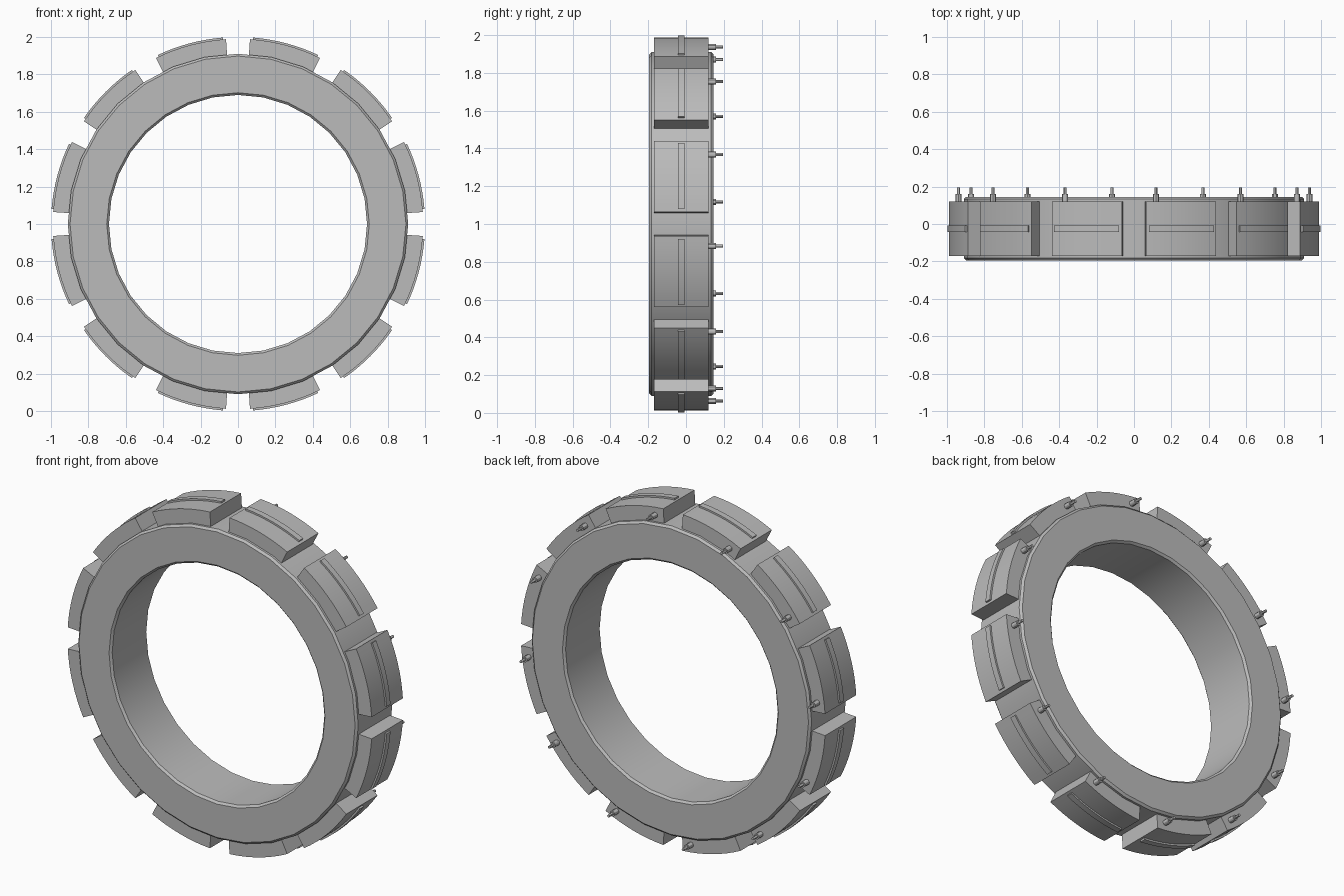
import bpy, bmesh, math
from mathutils import Matrix, Vector

if "Cube" in bpy.data.objects:
    bpy.data.objects.remove(bpy.data.objects["Cube"])

grey = bpy.data.materials.new("plain_grey")
grey.use_nodes = True
colour = (0.5, 0.5, 0.5, 1)
grey.diffuse_color = colour
grey.node_tree.nodes["Principled BSDF"].inputs["Base Color"].default_value = colour

MID_Y = -0.025     # middle plane of the ring
PADS = 12


def sweep(name, profile, start, end, steps, closed=False):
    """Sweep an (radius, y) outline around the y axis, angles in degrees."""
    bm = bmesh.new()
    rows = []
    for i in range(steps if closed else steps + 1):
        a = math.radians(start + (end - start) * i / steps)
        rows.append([bm.verts.new((r * math.cos(a), y, 1 + r * math.sin(a))) for r, y in profile])
    n = len(profile)
    for i in range(steps):
        p, q = rows[i], rows[(i + 1) % len(rows)]
        for j in range(n):
            k = (j + 1) % n
            bm.faces.new((p[j], p[k], q[k], q[j]))
    if not closed:
        bm.faces.new(rows[0])
        bm.faces.new(rows[-1])
    return finish(name, bm)


def finish(name, bm):
    bmesh.ops.recalc_face_normals(bm, faces=bm.faces)
    mesh = bpy.data.meshes.new(name)
    bm.to_mesh(mesh)
    bm.free()
    mesh.materials.append(grey)
    obj = bpy.data.objects.new(name, mesh)
    bpy.context.collection.objects.link(obj)
    bpy.ops.object.select_all(action="DESELECT")
    obj.select_set(True)
    bpy.context.view_layer.objects.active = obj
    bpy.ops.object.shade_smooth_by_angle(angle=math.radians(30))
    return obj


def box(r0, r1, half):
    return [(r0, MID_Y - half), (r1, MID_Y - half), (r1, MID_Y + half), (r0, MID_Y + half)]


# Main ring with chamfered edges
inner, outer, half, c = 0.69, 0.91, 0.17, 0.012
ring = [(inner + c, MID_Y - half), (outer - c, MID_Y - half), (outer, MID_Y - half + c),
        (outer, MID_Y + half - c), (outer - c, MID_Y + half), (inner + c, MID_Y + half),
        (inner, MID_Y + half - c), (inner, MID_Y - half + c)]
sweep("ring", ring, 0, 360, 32, closed=True)

for i in range(PADS):
    mid = 15 + i * 360 / PADS
    # Raised pad and the thin rib along it
    sweep(f"pad_{i + 1}", box(0.88, 0.99, 0.145), mid - 11.3, mid + 11.3, 8)
    sweep(f"rib_{i + 1}", box(0.97, 1.0, 0.018), mid - 10.4, mid + 10.4, 8)
    # Stepped pin on the back of the pad
    a = math.radians(mid + 7.9)
    bm = bmesh.new()
    for radius, y0, y1 in ((0.016, 0.1, 0.16), (0.008, 0.15, 0.195)):
        place = Matrix.Translation(Vector((0.945 * math.cos(a), (y0 + y1) / 2, 1 + 0.945 * math.sin(a))))
        bmesh.ops.create_cone(bm, cap_ends=True, segments=12, radius1=radius, radius2=radius,
                              depth=y1 - y0, matrix=place @ Matrix.Rotation(math.pi / 2, 4, "X"))
    finish(f"pin_{i + 1}", bm)
